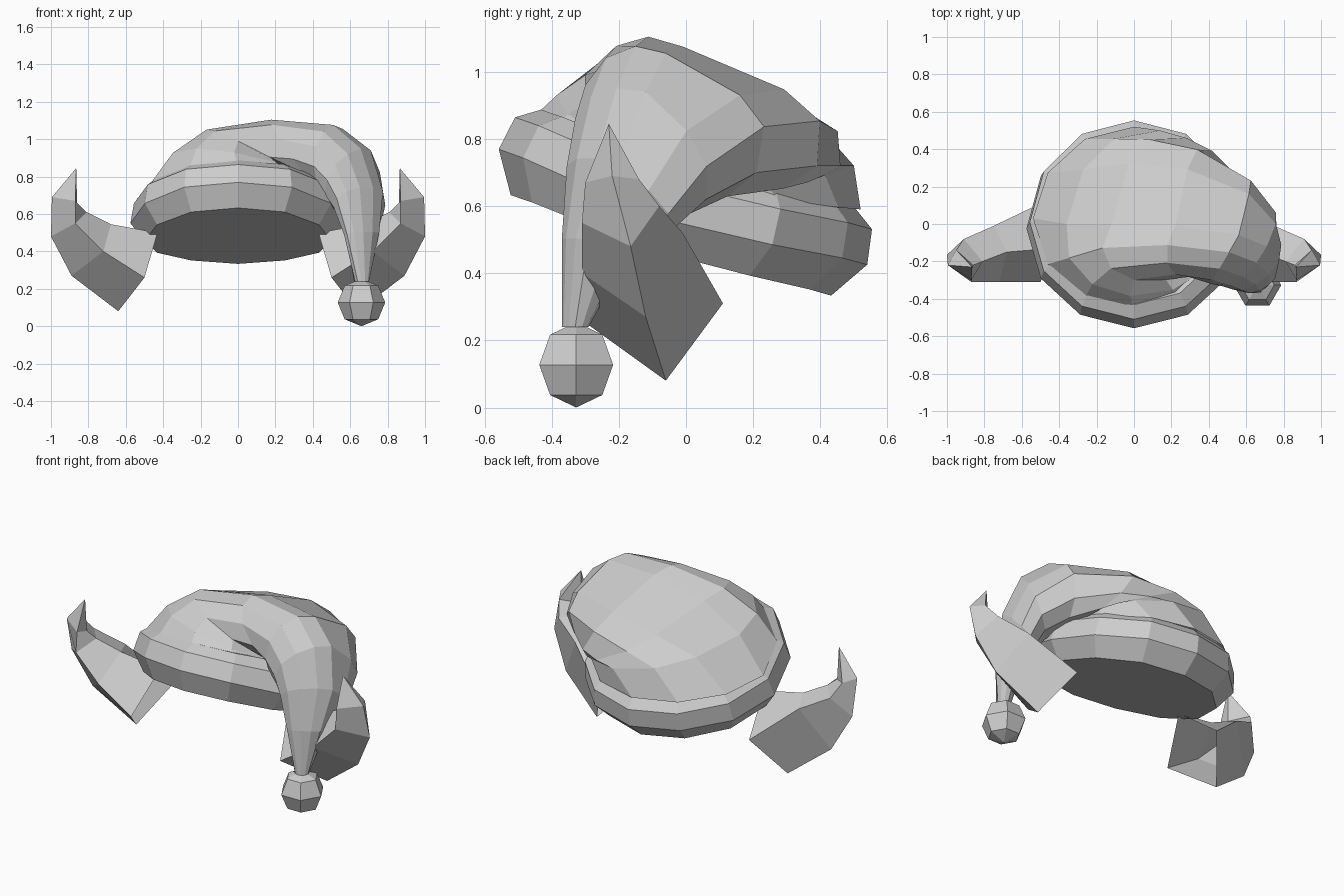
import bpy
import bmesh
import math
from mathutils import Vector, Matrix

old = bpy.data.objects.get("Cube")
if old:
    bpy.data.objects.remove(old)

# One plain grey for everything
grey = bpy.data.materials.new("light grey")
grey.use_nodes = True
colour = (0.61, 0.61, 0.61, 1)
grey.diffuse_color = colour
grey.node_tree.nodes["Principled BSDF"].inputs["Base Color"].default_value = colour


def loft(name, rings, close_start=False, close_end=False, matrix=None):
    """Skin a list of equal-sided rings; a ring of one point is a tip."""
    bm = bmesh.new()
    loops = [[bm.verts.new(p) for p in ring] for ring in rings]
    for low, high in zip(loops, loops[1:]):
        count = max(len(low), len(high))
        for i in range(count):
            j = (i + 1) % count
            if len(high) == 1:
                bm.faces.new((low[i], low[j], high[0]))
            elif len(low) == 1:
                bm.faces.new((low[0], high[j], high[i]))
            else:
                bm.faces.new((low[i], low[j], high[j], high[i]))
    if close_start:
        bm.faces.new(loops[0][::-1])
    if close_end:
        bm.faces.new(loops[-1])
    if matrix:
        bm.transform(matrix)
    bmesh.ops.recalc_face_normals(bm, faces=bm.faces)
    mesh = bpy.data.meshes.new(name)
    bm.to_mesh(mesh)
    bm.free()
    mesh.materials.append(grey)
    obj = bpy.data.objects.new(name, mesh)
    bpy.context.collection.objects.link(obj)
    return obj


def circle(radius, height, sides, droop=0):
    """Flat ring whose left and right sides may sag by the droop factor."""
    if radius == 0:
        return [Vector((0, 0, height))]
    points = []
    for i in range(sides):
        angle = i * math.tau / sides
        x, y = radius * math.cos(angle), radius * math.sin(angle)
        points.append(Vector((x, y, height - droop * x ** 4)))
    return points


def oval(outer, inner, back, front, power, sides=12):
    """Ring through four extreme points; power below 1 fills the outer back."""
    outer, inner, back, front = map(Vector, (outer, inner, back, front))
    centre = (outer + inner) / 2
    points = []
    for i in range(sides):
        c, s = math.cos(i * math.tau / sides), math.sin(i * math.tau / sides)
        along = (outer if c > 0 else inner) - centre
        across = (back if s > 0 else front) - centre
        bulge = power if c > 0.01 and s > 0.01 else 1
        points.append(centre + along * abs(c) ** bulge + across * abs(s) ** bulge)
    return points


# Brim: thick band tilted up at the front, sagging a little at the sides
brim_profile = [(0.5, -0.15), (0.575, -0.03), (0.557, 0.075), (0.49, 0.12)]
tilt = Matrix.Translation((0, 0, 0.626)) @ Matrix.Rotation(math.radians(-17.4), 4, "X")
loft("brim", [circle(r, z, 12, 0.45) for r, z in brim_profile], True, True, tilt)

# Cap: floppy cone that folds over to the left and hangs down
cap_sections = [
    ((-.54, .03, .68), (.5, .03, .66), (0, .52, .59), (0, -.46, .86)),
    ((-.36, 0, .87), (.5, -.06, .72), (.14, .5, .72), (-.02, -.385, .93)),
    ((-.12, 0, 1.01), (.47, -.12, .73), (.28, .46, .72), (0, -.3, .99)),
    ((.22, -.01, 1.075), (.45, -.16, .71), (.42, .39, .72), (.22, -.27, 1)),
    ((.56, -.06, 1.055), (.46, -.22, .68), (.6, .21, .7), (.42, -.3, .96)),
    ((.71, -.12, .94), (.49, -.22, .66), (.71, .06, .62), (.52, -.33, .86)),
    ((.775, -.2, .72), (.53, -.25, .6), (.71, -.04, .53), (.58, -.355, .72)),
    ((.755, -.29, .5), (.58, -.3, .48), (.68, -.18, .44), (.62, -.37, .5)),
    ((.7, -.33, .24), (.62, -.33, .24), (.66, -.29, .24), (.66, -.37, .24)),
]
fullness = [1, .85, .65, .62, .62, .85, 1, 1, 1]
cap_rings = [oval(*points, power) for points, power in zip(cap_sections, fullness)]
loft("cap", cap_rings, close_end=True)

# Bobble: low six-sided ball at the end of the cap
ball = 0.127
ball_rings = [circle(ball * math.sin(k * math.pi / 4) if 0 < k < 4 else 0,
                     -ball * math.cos(k * math.pi / 4), 6) for k in range(5)]
loft("bobble", ball_rings, matrix=Matrix.Translation((0.66, -0.327, ball)))

# Horns: four-sided, curving outward and up, open at the base
horn_sections = [
    [(.64, -.06, .08), (.5, .11, .31), (.43, -.13, .5), (.5, -.31, .26)],
    [(.89, -.12, .27), (.75, -.01, .52), (.68, -.15, .545), (.72, -.31, .4)],
    [(1, -.165, .48), (.91, -.08, .6), (.81, -.2, .61), (.87, -.31, .55)],
    [(.995, -.22, .69), (.95, -.14, .68), (.86, -.22, .65), (.87, -.3, .67)],
    [(.865, -.23, .845)],
]
for side, label in ((1, "left_horn"), (-1, "right_horn")):
    loft(label, horn_sections, matrix=Matrix.Diagonal((side, 1, 1, 1)))
